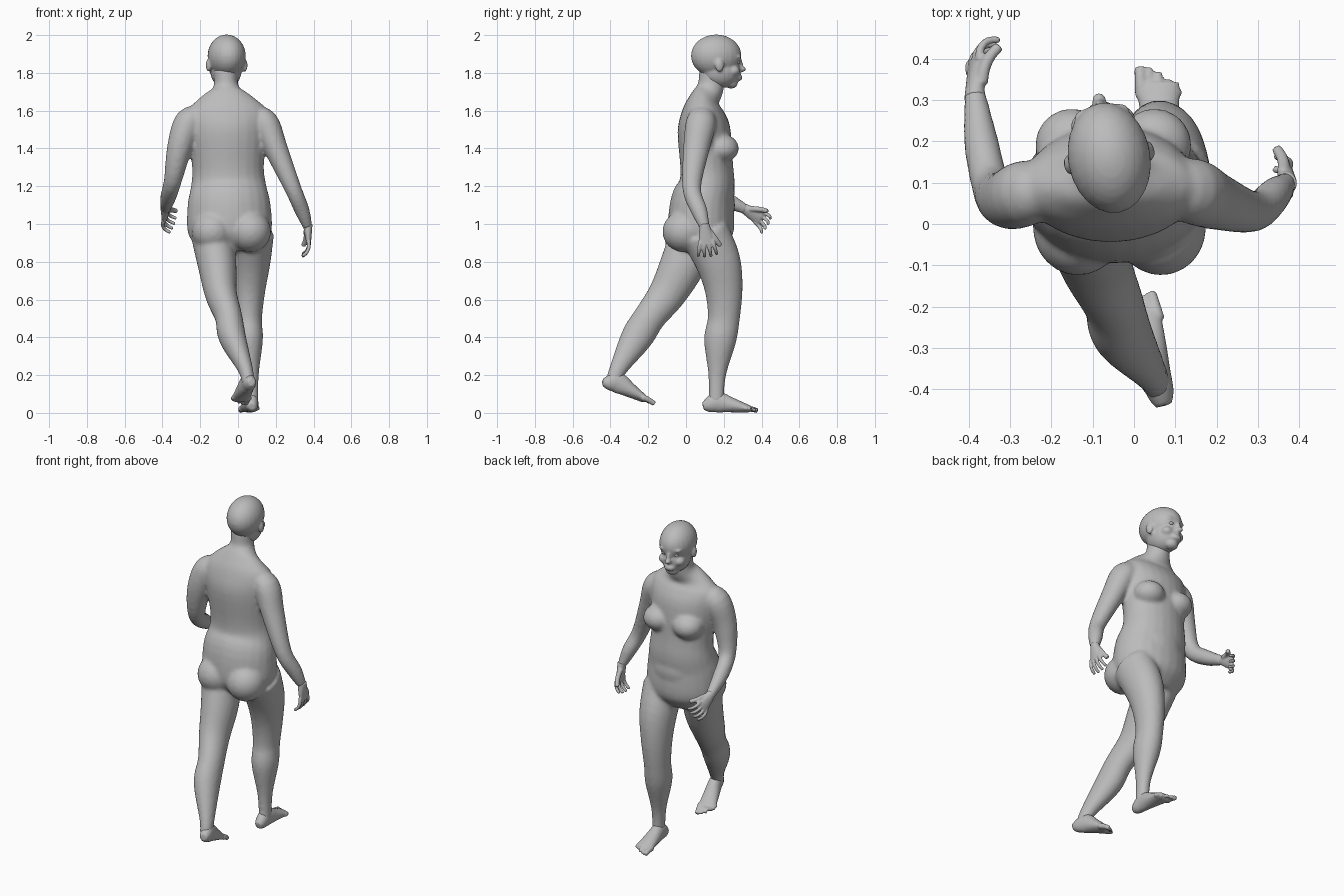
import bpy, bmesh, math
from mathutils import Matrix, Vector

if "Cube" in bpy.data.objects:
    bpy.data.objects.remove(bpy.data.objects["Cube"])

skin = bpy.data.materials.new("clay grey")
skin.use_nodes = True
skin.diffuse_color = (.5, .5, .5, 1)
skin.node_tree.nodes["Principled BSDF"].inputs["Base Color"].default_value = skin.diffuse_color


def spline(points, steps=4):
    """Smooth curve through rows of numbers."""
    padded = [points[0], *points, points[-1]]
    rows = []
    for before, start, end, after in zip(padded, padded[1:], padded[2:], padded[3:]):
        for step in range(steps):
            t = step / steps
            rows.append([b + t * (c - a) / 2 + t * t * (a - 2.5 * b + 2 * c - d / 2)
                         + t ** 3 * (1.5 * (b - c) + (d - a) / 2)
                         for a, b, c, d in zip(before, start, end, after)])
    return rows + [points[-1]]


def tube(bm, points, segments=24):
    """Loft of ovals; each row is x, y, z, radius across, radius deep."""
    rows = spline(points)
    rings = []
    for index, (x, y, z, across, deep) in enumerate(rows):
        previous = Vector(rows[max(index - 1, 0)][:3])
        following = Vector(rows[min(index + 1, len(rows) - 1)][:3])
        along = (following - previous).normalized()
        side = Vector((1, 0, 0))
        side = (side - along * side.dot(along)).normalized()
        front = along.cross(side)
        angles = [math.tau * k / segments for k in range(segments)]
        rings.append([bm.verts.new(Vector((x, y, z)) + side * math.cos(angle) * across
                                   + front * math.sin(angle) * deep) for angle in angles])
    for lower, upper in zip(rings, rings[1:]):
        for k in range(segments):
            bm.faces.new((lower[k - 1], lower[k], upper[k], upper[k - 1]))
    bm.faces.new(rings[0])
    bm.faces.new(rings[-1])


def limb(bm, joints, radii, flatness):
    """Tapered limb through its joints."""
    tube(bm, [(*joint, radius * flatness, radius) for joint, radius in zip(joints, radii)])


def ball(bm, centre, radii):
    place = Matrix.Translation(centre) @ Matrix.Diagonal((*radii, 1))
    bmesh.ops.create_uvsphere(bm, u_segments=24, v_segments=16, radius=1, matrix=place)


def pair(bm, centre, radii, middle=0):
    """Two mirrored balls."""
    x, y, z = centre
    for side in (-x, x):
        ball(bm, (middle + side, y, z), radii)


def finish(name, bm, voxel, softness, frame=Matrix()):
    """Fuse the pieces of a part into one soft skin."""
    bm.transform(frame)
    bmesh.ops.recalc_face_normals(bm, faces=bm.faces)
    mesh = bpy.data.meshes.new(name)
    bm.to_mesh(mesh)
    bm.free()
    mesh.materials.append(skin)
    mesh.shade_smooth()
    part = bpy.data.objects.new(name, mesh)
    bpy.context.collection.objects.link(part)
    fuse = part.modifiers.new("fuse", 'REMESH')
    fuse.mode, fuse.voxel_size, fuse.use_smooth_shade = 'VOXEL', voxel, True
    soften = part.modifiers.new("soften", 'SMOOTH')
    soften.factor, soften.iterations = .5, softness


def frame_of(origin, forward, up, side):
    """Frame with y forward and z up; side flips the x axis."""
    y = Vector(forward).normalized()
    z = Vector(up)
    z = (z - y * z.dot(y)).normalized()
    turn = Matrix((y.cross(z) * side, y, z)).transposed().to_4x4()
    return Matrix.Translation(origin) @ turn


# Torso and neck: height, depth centre, half width, half depth
body = bmesh.new()
sections = [(.86, .08, .15, .1), (.95, .08, .22, .17), (1.1, .085, .22, .17), (1.2, .11, .2, .15),
            (1.3, .11, .19, .14), (1.5, .095, .21, .14), (1.6, .09, .21, .11),
            (1.66, .1, .15, .08), (1.72, .13, .07, .07), (1.82, .14, .065, .07)]
tube(body, [(-.02 - .025 * z, y, z, wide, deep) for z, y, wide, deep in sections])

# Chest, buttocks and belly
pair(body, (.1, .19, 1.4), (.09, .09, .075), middle=-.05)
pair(body, (.1, -.01, .96), (.11, .115, .11), middle=-.035)
ball(body, (-.045, .16, 1.1), (.15, .1, .13))

# Standing leg and trailing leg, hip to heel
leg_radii = (.13, .12, .1, .085, .085, .047, .04)
limb(body, [(.08, .1, .95), (.07, .17, .8), (.06, .2, .65), (.055, .2, .5),
            (.06, .18, .38), (.07, .165, .2), (.075, .16, .05)], leg_radii, .85)
limb(body, [(-.14, .05, .95), (-.11, -.02, .78), (-.09, -.1, .63), (-.05, -.19, .51),
            (-.03, -.26, .4), (.04, -.36, .23), (.055, -.39, .15)], leg_radii, .85)

# Swinging arms, collar to wrist
arm_radii = (.05, .08, .07, .05, .044, .027)
limb(body, [(.07, .085, 1.58), (.14, .08, 1.54), (.2, .055, 1.4), (.29, .03, 1.19),
            (.34, .07, 1.07), (.37, .1, .98)], arm_radii, .9)
limb(body, [(-.19, .085, 1.58), (-.26, .075, 1.54), (-.31, .06, 1.4), (-.345, .09, 1.23),
            (-.37, .2, 1.14), (-.385, .32, 1.075)], arm_radii, .95)
finish("body", body, .011, 6)

# Head, turned slightly aside
head_frame = Matrix.Translation((-.06, .16, 0)) @ Matrix.Rotation(math.radians(10), 4, 'Z')
head = bmesh.new()
ball(head, (0, 0, 1.89), (.1, .135, .113))
ball(head, (0, .025, 1.81), (.082, .105, .09))
ball(head, (0, .08, 1.745), (.04, .035, .028))
ball(head, (0, .115, 1.775), (.034, .025, .02))
ball(head, (0, .128, 1.84), (.012, .016, .036))
ball(head, (0, .138, 1.82), (.018, .022, .016))
pair(head, (.035, .108, 1.885), (.034, .02, .011))
pair(head, (.045, .085, 1.81), (.034, .034, .028))
pair(head, (.098, 0, 1.84), (.013, .024, .035))
finish("head", head, .007, 4, head_frame)

eyes = bmesh.new()
pair(eyes, (.036, .108, 1.857), (.017, .014, .011))
finish("eyes", eyes, .004, 2, head_frame)


def digit(bm, start, lean, reach, bend, radius):
    """Finger, thumb or toe that bends down a little more at each joint."""
    place = Vector(start)
    rows = [(*place, radius, radius)]
    for joint in range(3):
        angle = bend * joint
        place = place + Vector((lean * math.cos(angle), math.cos(angle), -math.sin(angle))) * reach / 3
        radius *= .93
        rows.append((*place, radius, radius))
    tube(bm, rows, segments=12)


# Feet: y runs from heel to toes, x points to the little toe
def foot(name, frame):
    bm = bmesh.new()
    tube(bm, [(0, 0, .034, .02, .02), (0, .03, .042, .033, .04), (0, .08, .056, .038, .055),
              (0, .15, .042, .045, .04), (0, .25, .02, .053, .018)])
    for toe in range(5):
        thick = .012 if toe else .017
        digit(bm, (.022 * toe - .041, .22, .022), 0, .075 - .004 * toe ** 2, .15, thick)
    finish(name, bm, .006, 3, frame)


foot("left_foot", frame_of((.075, .09, 0), (-.07, 1, 0), (0, 0, 1), 1))
foot("right_foot", frame_of((.075, -.45, .13), (-.07, .26, -.09), (0, 0, 1), -1))


# Hands: y runs along the fingers, x points to the thumb, z is the back
def hand(name, frame, bend):
    bm = bmesh.new()
    tube(bm, [(0, -.02, 0, .026, .026), (0, .04, 0, .036, .018), (0, .09, 0, .04, .011)])
    for finger in range(4):
        spread = finger - 1.5
        digit(bm, (.022 * spread, .07, 0), .15 * spread, .1 - .008 * abs(spread), bend, .011)
    digit(bm, (.02, .015, -.01), .6, .09, bend / 2, .016)
    finish(name, bm, .005, 3, frame)


hand("left_hand", frame_of((.37, .1, .98), (.05, .1, -1), (1, 0, 0), -1), .45)
hand("right_hand", frame_of((-.385, .32, 1.075), (0, .8, -.5), (-1, .2, .3), 1), .65)
